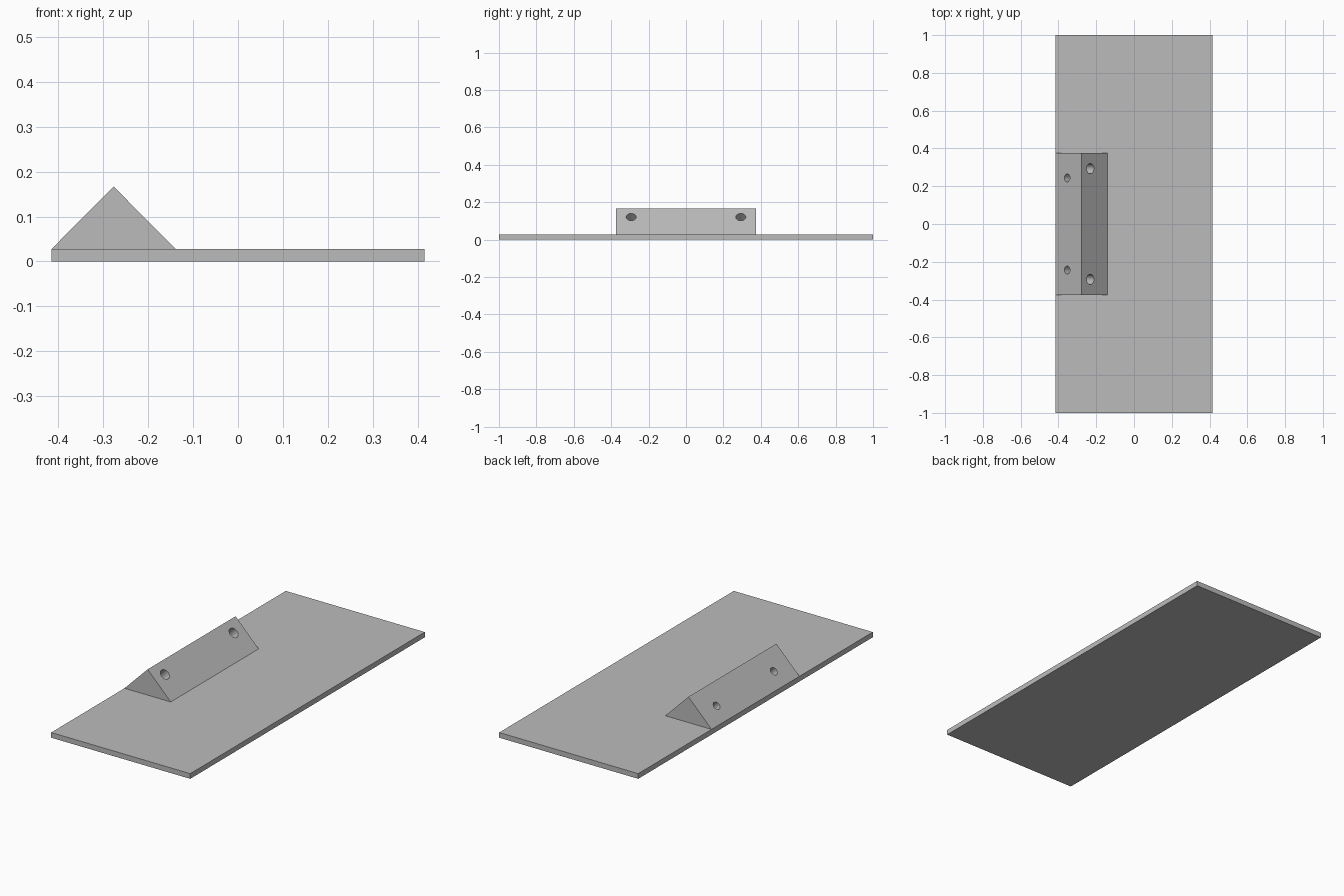
import bpy, bmesh
from math import radians

HALF_W, PLATE_H = 0.415, 0.028
RIDGE_X, RIDGE_Z, BLOCK_END = -0.277, 0.167, 0.375

cube = bpy.data.objects.get("Cube")
if cube:
    bpy.data.objects.remove(cube, do_unlink=True)

grey = bpy.data.materials.new("plain grey")
grey.use_nodes = True
colour = (0.5, 0.5, 0.5, 1)
grey.diffuse_color = colour
grey.node_tree.nodes["Principled BSDF"].inputs["Base Color"].default_value = colour


def extrude_profile(name, profile, half_length):
    """Solid made by sweeping an x-z outline along y."""
    bm = bmesh.new()
    face = bm.faces.new([bm.verts.new((x, -half_length, z)) for x, z in profile])
    swept = bmesh.ops.extrude_face_region(bm, geom=[face])["geom"]
    verts = [v for v in swept if isinstance(v, bmesh.types.BMVert)]
    bmesh.ops.translate(bm, verts=verts, vec=(0, 2 * half_length, 0))
    bmesh.ops.recalc_face_normals(bm, faces=bm.faces)
    mesh = bpy.data.meshes.new(name)
    bm.to_mesh(mesh)
    bm.free()
    mesh.materials.append(grey)
    obj = bpy.data.objects.new(name, mesh)
    bpy.context.collection.objects.link(obj)
    return obj


def drill(target, location, radius, tilt):
    """Bore a round hole square to a sloping face."""
    bpy.ops.mesh.primitive_cylinder_add(vertices=32, radius=radius, depth=0.4,
                                        location=location, rotation=(0, radians(tilt), 0))
    cutter = bpy.context.object
    cutter.name = "hole_cutter"
    cutter.hide_render = True
    cutter.data.materials.append(grey)
    mod = target.modifiers.new("hole", "BOOLEAN")
    mod.operation, mod.solver, mod.object = "DIFFERENCE", "EXACT", cutter
    bpy.ops.object.select_all(action="DESELECT")
    target.select_set(True)
    bpy.context.view_layer.objects.active = target
    bpy.ops.object.modifier_apply(modifier=mod.name)
    bpy.data.objects.remove(cutter, do_unlink=True)


# Flat base plate
extrude_profile("base_plate", [(-HALF_W, 0), (HALF_W, 0),
                               (HALF_W, PLATE_H), (-HALF_W, PLATE_H)], 1.0)

# Triangular mounting block along one edge
block = extrude_profile("mounting_block", [(-HALF_W, PLATE_H), (2 * RIDGE_X + HALF_W, PLATE_H),
                                           (RIDGE_X, RIDGE_Z)], BLOCK_END)

# Large holes in the inner slope, small holes in the outer slope
for side in (-1, 1):
    drill(block, (-0.231, side * 0.293, 0.121), 0.027, 45)
    drill(block, (-0.354, side * 0.244, 0.089), 0.021, -45)

bpy.ops.object.shade_smooth_by_angle(angle=radians(30))
